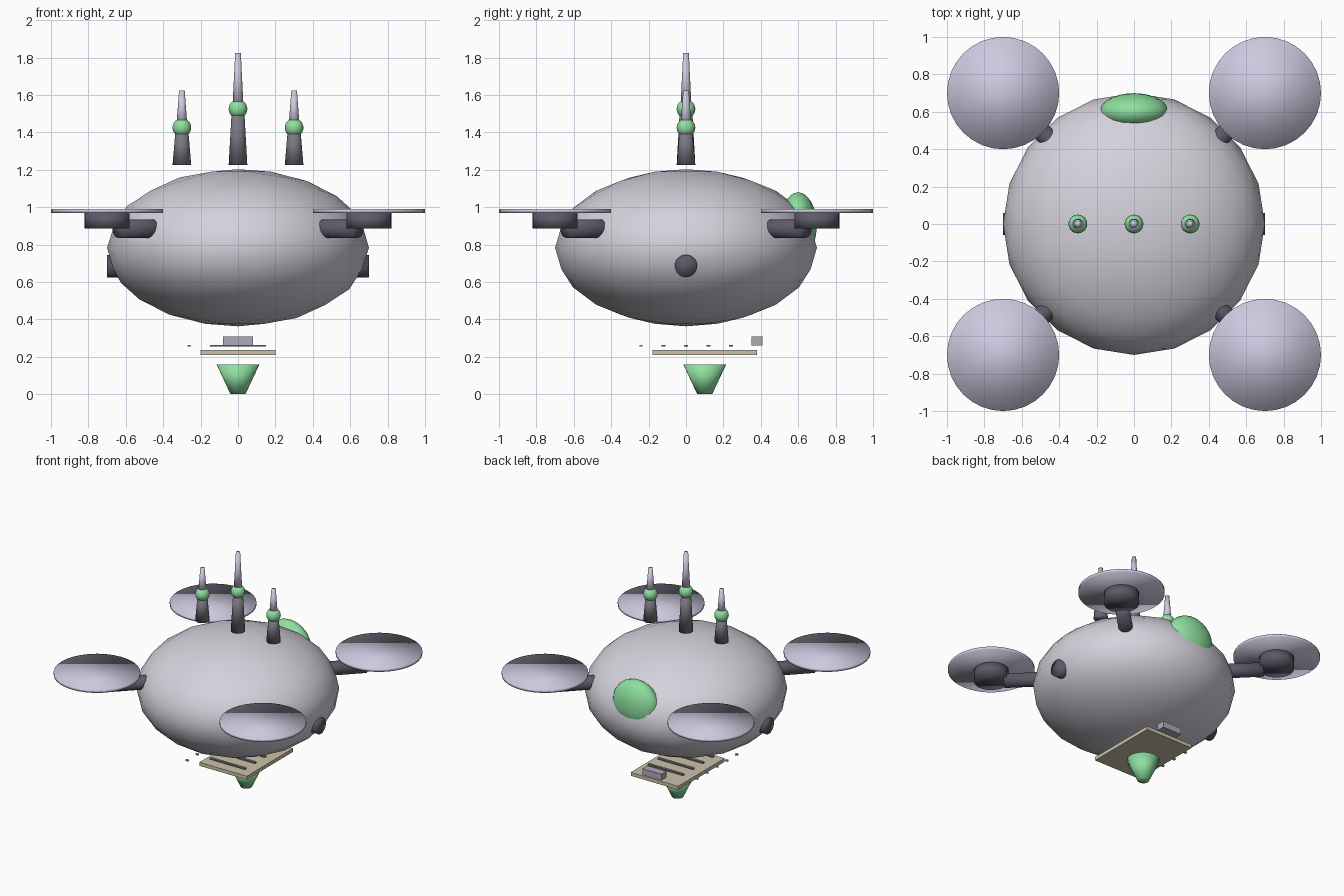
import bpy
from math import pi, cos, sin

if "Cube" in bpy.data.objects:
    bpy.data.objects.remove(bpy.data.objects["Cube"])


def material(name, r, g, b):
    m = bpy.data.materials.new(name)
    m.diffuse_color = (r, g, b, 1)
    m.use_nodes = True
    m.node_tree.nodes["Principled BSDF"].inputs["Base Color"].default_value = m.diffuse_color
    return m


SHELL = material("pale_shell", 0.66, 0.64, 0.71)
LILAC = material("pale_lilac", 0.62, 0.58, 0.74)
DARK = material("dark_grey", 0.11, 0.10, 0.14)
SHAFT = material("shaft_grey", 0.20, 0.19, 0.22)
GREEN = material("green", 0.27, 0.75, 0.35)
BOARD = material("board_beige", 0.60, 0.54, 0.40)
CHIP = material("chip_grey", 0.42, 0.41, 0.48)


def finish(name, mat, smooth=True):
    ob = bpy.context.object
    ob.name = name
    ob.data.materials.append(mat)
    if smooth:
        bpy.ops.object.shade_smooth()
    return ob


def ellipsoid(name, mat, loc, radii):
    bpy.ops.mesh.primitive_ico_sphere_add(subdivisions=3, radius=1, location=loc)
    bpy.context.object.scale = radii
    return finish(name, mat)


def ball(name, mat, loc, r):
    bpy.ops.mesh.primitive_uv_sphere_add(segments=24, ring_count=12, radius=r, location=loc)
    return finish(name, mat)


def cone(name, mat, x, y, z0, z1, r0, r1):
    """Upright cylinder or tapered cone between two heights."""
    bpy.ops.mesh.primitive_cone_add(vertices=32, radius1=r0, radius2=r1, depth=z1 - z0,
                                    location=(x, y, (z0 + z1) / 2))
    return finish(name, mat)


def rod(name, mat, loc, r, length, heading):
    """Horizontal cylinder pointing along a heading."""
    bpy.ops.mesh.primitive_cylinder_add(vertices=32, radius=r, depth=length, location=loc,
                                        rotation=(0, pi / 2, heading))
    return finish(name, mat)


def box(name, mat, x, y, z):
    bpy.ops.mesh.primitive_cube_add(size=1, location=[(a + b) / 2 for a, b in (x, y, z)])
    bpy.context.object.scale = [b - a for a, b in (x, y, z)]
    return finish(name, mat, smooth=False)


# Hull and rear dome
ellipsoid("body", SHELL, (0, 0, 0.783), (0.7, 0.7, 0.42))
ellipsoid("rear_dome", GREEN, (0, 0.6, 0.9), (0.185, 0.1, 0.18))

# Four arms with motors and rotor discs
for i in range(4):
    a = pi / 4 + i * pi / 2
    rod(f"arm_{i}", DARK, (0.65 * cos(a), 0.65 * sin(a), 0.885), 0.05, 0.5, a)
    x, y = 0.99 * cos(a), 0.99 * sin(a)
    cone(f"motor_{i}", DARK, x, y, 0.885, 0.97, 0.12, 0.12)
    cone(f"rotor_{i}", LILAC, x, y, 0.97, 0.99, 0.3, 0.3)

# Side ports
for s in (-1, 1):
    rod(f"side_port_{s}", DARK, (s * 0.65, 0, 0.685), 0.06, 0.1, 0)

# Three antennas: shaft, ball, tip
for x, h in ((-0.3, 0.2), (0, 0.3), (0.3, 0.2)):
    joint = 1.225 + h
    cone("antenna_shaft", SHAFT, x, 0, 1.225, joint, 0.05, 0.033)
    ball("antenna_ball", GREEN, (x, 0, joint), 0.05)
    cone("antenna_tip", LILAC, x, 0, joint, joint + h, 0.03, 0.015)

# Circuit board with traces, lamps and connector
box("circuit_board", BOARD, (-0.2, 0.2), (-0.18, 0.38), (0.21, 0.237))
for i in range(4):
    y = -0.12 + 0.12 * i
    box(f"trace_{i}", SHAFT, (-0.15, 0.15), (y - 0.01, y + 0.01), (0.254, 0.264))
for i in range(5):
    y = -0.24 + 0.12 * i
    box(f"lamp_{i}", GREEN, (-0.27, -0.25), (y - 0.008, y + 0.008), (0.254, 0.264))
box("connector", CHIP, (-0.08, 0.08), (0.35, 0.41), (0.26, 0.308))

# Emitter cone underneath
cone("emitter", GREEN, 0, 0.1, 0, 0.16, 0.04, 0.115)
